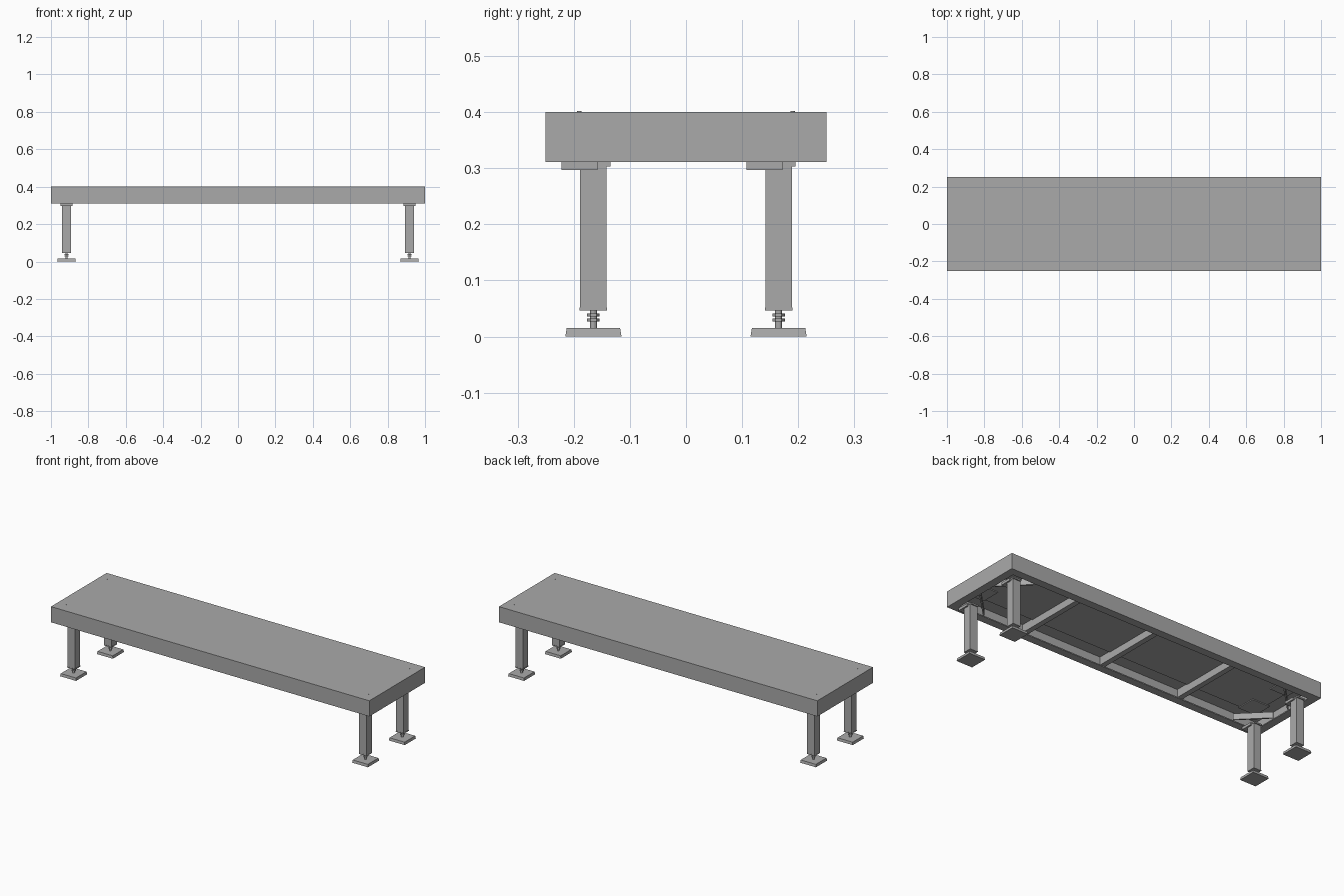
import bpy
import bmesh
import math
from mathutils import Matrix, Vector

cube = bpy.data.objects.get("Cube")
if cube:
    bpy.data.objects.remove(cube, do_unlink=True)

# One painted-metal grey for everything
GREY = (0.40, 0.40, 0.40, 1)
mat = bpy.data.materials.new("plain grey")
mat.diffuse_color = GREY
mat.use_nodes = True
mat.node_tree.nodes["Principled BSDF"].inputs["Base Color"].default_value = GREY


def add_object(name, bm):
    mesh = bpy.data.meshes.new(name)
    bm.to_mesh(mesh)
    bm.free()
    mesh.materials.append(mat)
    obj = bpy.data.objects.new(name, mesh)
    bpy.context.collection.objects.link(obj)
    return obj


def box(name, centre, size, turn=0, taper=1):
    """Box around a centre, optionally turned about z and narrowed at the top."""
    bm = bmesh.new()
    bmesh.ops.create_cube(bm, size=1)
    for v in bm.verts:
        narrow = taper if v.co.z > 0 else 1
        v.co = Vector((v.co.x * size[0] * narrow, v.co.y * size[1] * narrow, v.co.z * size[2]))
    bm.transform(Matrix.Translation(centre) @ Matrix.Rotation(turn, 4, "Z"))
    return add_object(name, bm)


def cylinder(name, x, y, bottom, top, radius, sides):
    bm = bmesh.new()
    bmesh.ops.create_cone(bm, cap_ends=True, segments=sides, radius1=radius,
                          radius2=radius, depth=top - bottom)
    bm.transform(Matrix.Translation((x, y, (bottom + top) / 2)))
    obj = add_object(name, bm)
    return obj


# Folded sheet deck: top panel, side skirts and inward bottom flanges
LENGTH, WIDTH = 2.0, 0.5
TOP, BOTTOM = 0.40, 0.311
FLANGE, SHEET = 0.045, 0.006
bm = bmesh.new()


def ring(inset, z):
    hx, hy = LENGTH / 2 - inset, WIDTH / 2 - inset
    return [bm.verts.new((sx * hx, sy * hy, z))
            for sx, sy in ((-1, -1), (1, -1), (1, 1), (-1, 1))]


rings = [ring(0, TOP), ring(0, BOTTOM), ring(FLANGE, BOTTOM), ring(FLANGE, BOTTOM + SHEET),
         ring(SHEET, BOTTOM + SHEET), ring(SHEET, TOP - 0.012)]
bm.faces.new(rings[0])
for upper, lower in zip(rings, rings[1:]):
    for i in range(4):
        j = (i + 1) % 4
        bm.faces.new((upper[i], lower[i], lower[j], upper[j]))
bm.faces.new(rings[-1])
bmesh.ops.recalc_face_normals(bm, faces=bm.faces)
add_object("deck", bm)

# Thin backing sheet and cross beams below the panel
box("backing_sheet", (0, 0, 0.386), (1.84, 0.34, 0.006))
for i, x in enumerate((-0.5, 0, 0.5)):
    box(f"cross_beam_{i + 1}", (x, 0, 0.366), (0.03, WIDTH - 2 * SHEET, 0.046))

# Corner hardware and adjustable legs
for sx, side in ((-1, "right"), (1, "left")):
    for sy, end in ((-1, "front"), (1, "back")):
        tag = f"{end}_{side}"
        x, y = sx * 0.917, sy * 0.165

        # Diagonal brace and pad under the panel
        box("corner_brace_" + tag, (sx * 0.877, sy * 0.127, 0.33),
            (0.2, 0.008, 0.034), turn=-sx * sy * math.pi / 4)
        box("panel_pad_" + tag, (sx * 0.879, sy * 0.122, 0.381), (0.11, 0.11, 0.006))
        cylinder("top_pin_" + tag, sx * 0.95, sy * 0.19, 0.395, 0.402, 0.004, 12)

        # Mounting plates, leg tube and its end cap
        box("mount_plate_" + tag, (x, y - 0.025, 0.304), (0.064, 0.064, 0.014))
        box("mount_tab_" + tag, (x, y + 0.0185, 0.307), (0.05, 0.023, 0.008))
        box("leg_" + tag, (x, y, 0.181), (0.047, 0.047, 0.26))
        box("leg_cap_" + tag, (x, y, 0.049), (0.049, 0.049, 0.005))

        # Threaded stem, two lock nuts and foot pad
        cylinder("stem_" + tag, x, y, 0.012, 0.05, 0.006, 16)
        cylinder("lower_nut_" + tag, x, y, 0.027, 0.032, 0.011, 6)
        cylinder("upper_nut_" + tag, x, y, 0.036, 0.041, 0.011, 6)
        box("foot_" + tag, (x, y, 0.0075), (0.1, 0.1, 0.015), taper=0.95)
